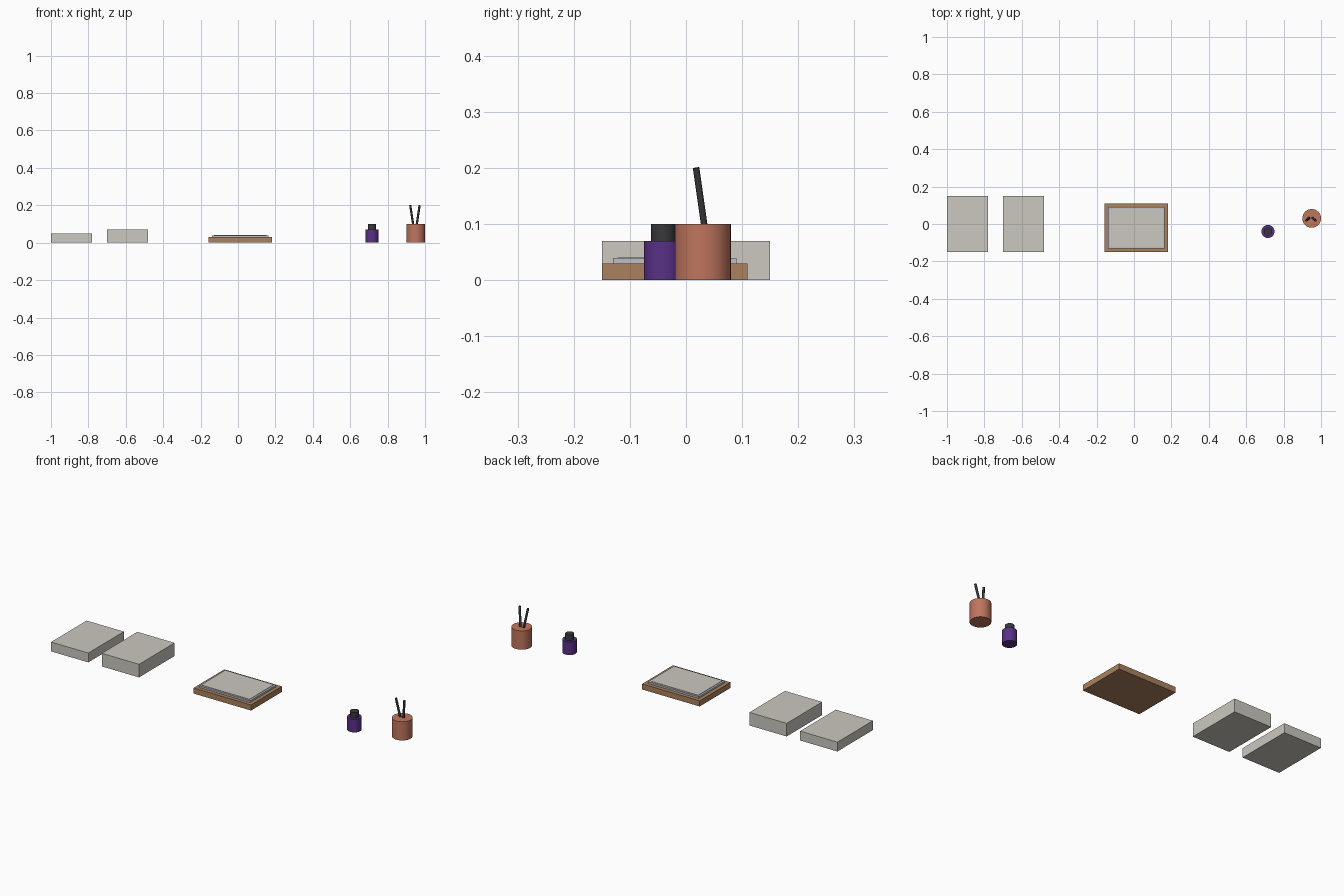
import bpy, math
from mathutils import Vector

if "Cube" in bpy.data.objects:
    bpy.data.objects.remove(bpy.data.objects["Cube"])


def material(name, r, g, b):
    m = bpy.data.materials.new(name)
    m.use_nodes = True
    m.diffuse_color = (r, g, b, 1)
    m.node_tree.nodes["Principled BSDF"].inputs["Base Color"].default_value = (r, g, b, 1)
    return m


paper = material("paper", 0.6, 0.58, 0.53)
wood = material("wood", 0.4, 0.22, 0.11)
blotter_grey = material("blotter grey", 0.5, 0.53, 0.58)
purple = material("purple ink", 0.1, 0.03, 0.24)
black = material("black", 0.04, 0.04, 0.045)
clay = material("clay", 0.52, 0.18, 0.11)


def finish(name, mat):
    ob = bpy.context.object
    ob.name = name
    ob.data.materials.append(mat)
    return ob


def box(name, mat, centre, size, base, top):
    """Upright box from its plan centre, plan size, base and top heights."""
    bpy.ops.mesh.primitive_cube_add(size=1, location=(*centre, (base + top) / 2))
    bpy.context.object.scale = (*size, top - base)
    bpy.ops.object.transform_apply(location=False, rotation=False)
    return finish(name, mat)


def rod(name, mat, radius, start, end, sides=32):
    """Cylinder between two points."""
    a, b = Vector(start), Vector(end)
    bpy.ops.mesh.primitive_cylinder_add(
        vertices=sides, radius=radius, depth=(b - a).length, location=(a + b) / 2,
        rotation=(b - a).to_track_quat("Z", "Y").to_euler())
    bpy.ops.object.shade_smooth_by_angle(angle=math.radians(40))
    return finish(name, mat)


# Paper stacks
box("low_paper_stack", paper, (-0.89, 0), (0.22, 0.3), 0, 0.05)
box("tall_paper_stack", paper, (-0.59, 0), (0.22, 0.3), 0, 0.07)

# Writing tray with blotter and sheet
tray = (0.012, -0.02)
box("writing_tray", wood, tray, (0.34, 0.26), 0, 0.03)
box("blotter", blotter_grey, tray, (0.3, 0.22), 0.03, 0.039)
box("top_sheet", paper, tray, (0.28, 0.2), 0.039, 0.041)

# Ink bottle
rod("ink_bottle", purple, 0.035, (0.716, -0.04, 0), (0.716, -0.04, 0.07))
rod("bottle_cap", black, 0.022, (0.716, -0.04, 0.07), (0.716, -0.04, 0.1))

# Pen pot with two splayed pens
rod("pen_pot", clay, 0.05, (0.95, 0.03, 0), (0.95, 0.03, 0.1))
for side, name in ((-1, "right_pen"), (1, "left_pen")):
    rod(name, black, 0.006, (0.946 + side * 0.004, 0.038, 0.06),
        (0.946 + side * 0.025, 0.018, 0.2), sides=12)
